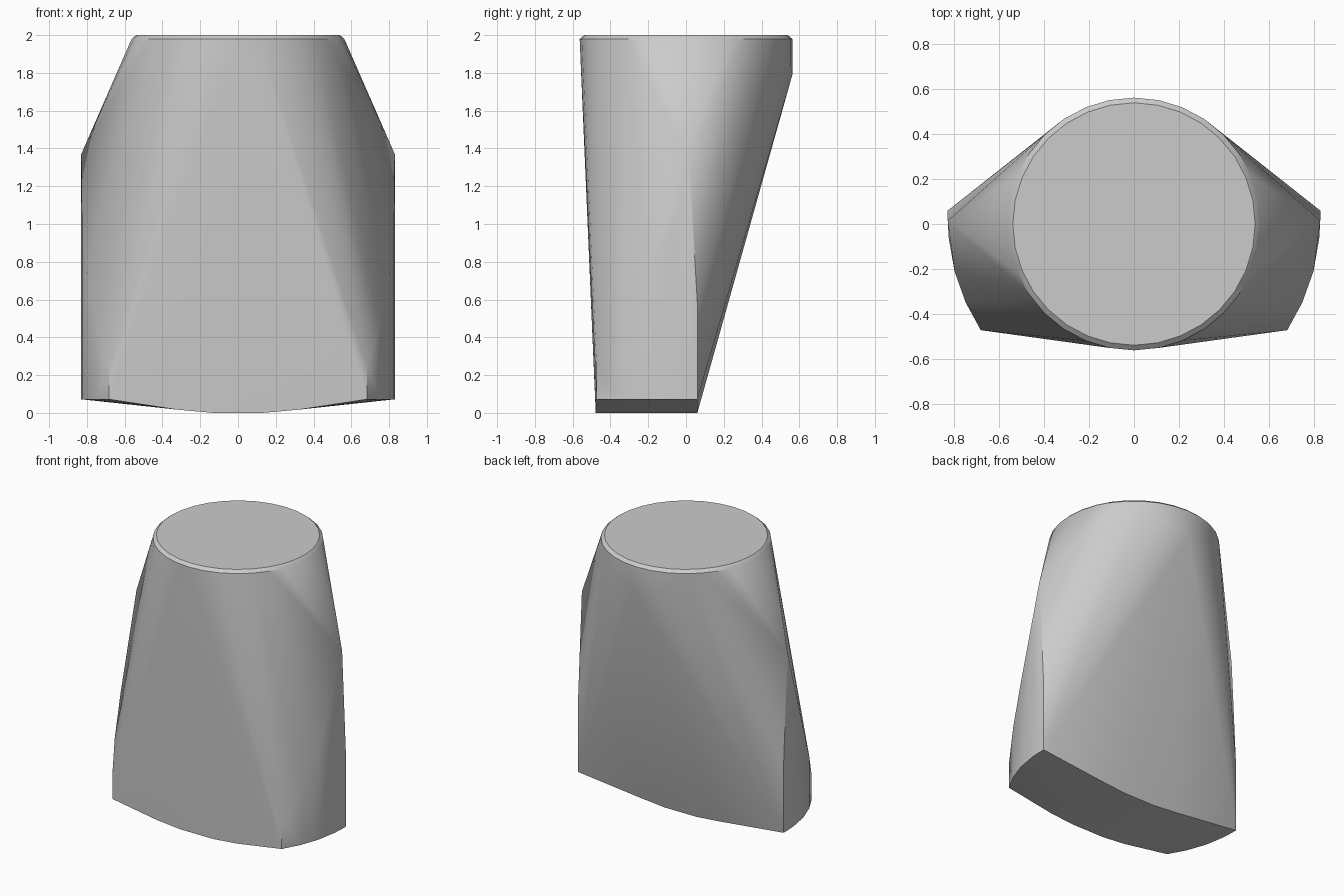
import bpy
import bmesh
from math import sin, cos, tau, radians

cube = bpy.data.objects.get("Cube")
if cube:
    bpy.data.objects.remove(cube, do_unlink=True)

# One neutral grey
grey = bpy.data.materials.new("neutral_grey")
grey.use_nodes = True
colour = (0.6, 0.6, 0.6, 1)
grey.diffuse_color = colour
grey.node_tree.nodes["Principled BSDF"].inputs["Base Color"].default_value = colour

SEGMENTS = 32
points = []


def ring(radius, z):
    """Points of a level circle."""
    for i in range(SEGMENTS):
        a = tau * i / SEGMENTS
        points.append((radius * cos(a), radius * sin(a), z))


# Round top with a small chamfer
ring(0.54, 2.0)
ring(0.563, 1.98)

# Short upright back of the round top
for i in range(-2, 3):
    a = tau * (0.25 + i / SEGMENTS)
    points.append((0.563 * cos(a), 0.563 * sin(a), 1.79 + 0.04 * abs(i)))

# Curved side walls: x, y and the height where each wall line ends
side_wall = [
    (0.83, 0.06, 0.58),
    (0.83, 0.015, 1.37),
    (0.826, -0.06, 1.0),
    (0.80, -0.21, 0.72),
    (0.75, -0.35, 0.45),
    (0.683, -0.473, 0.25),
]
for side in (-1, 1):
    for x, y, top in side_wall:
        points += [(side * x, y, 0.072), (side * x, y, top)]
    # Shallow keel under the base
    for y in (-0.478, 0.06):
        points += [(side * 0.13, y, 0.0), (side * 0.32, y, 0.017)]

# Skin over the sections
bm = bmesh.new()
for p in points:
    bm.verts.new(p)
bmesh.ops.remove_doubles(bm, verts=bm.verts[:], dist=0.0005)
hull = bmesh.ops.convex_hull(bm, input=bm.verts[:])
spare = {g for g in hull["geom_interior"] + hull["geom_unused"]
         if isinstance(g, bmesh.types.BMVert)}
bmesh.ops.delete(bm, geom=list(spare), context="VERTS")
bmesh.ops.dissolve_limit(bm, angle_limit=radians(0.5),
                         verts=bm.verts[:], edges=bm.edges[:])
bmesh.ops.recalc_face_normals(bm, faces=bm.faces[:])

mesh = bpy.data.meshes.new("tapered_body")
bm.to_mesh(mesh)
bm.free()
mesh.materials.append(grey)
body = bpy.data.objects.new("tapered_body", mesh)
bpy.context.collection.objects.link(body)

bpy.ops.object.select_all(action="DESELECT")
body.select_set(True)
bpy.context.view_layer.objects.active = body
bpy.ops.object.shade_smooth_by_angle(angle=radians(30))
